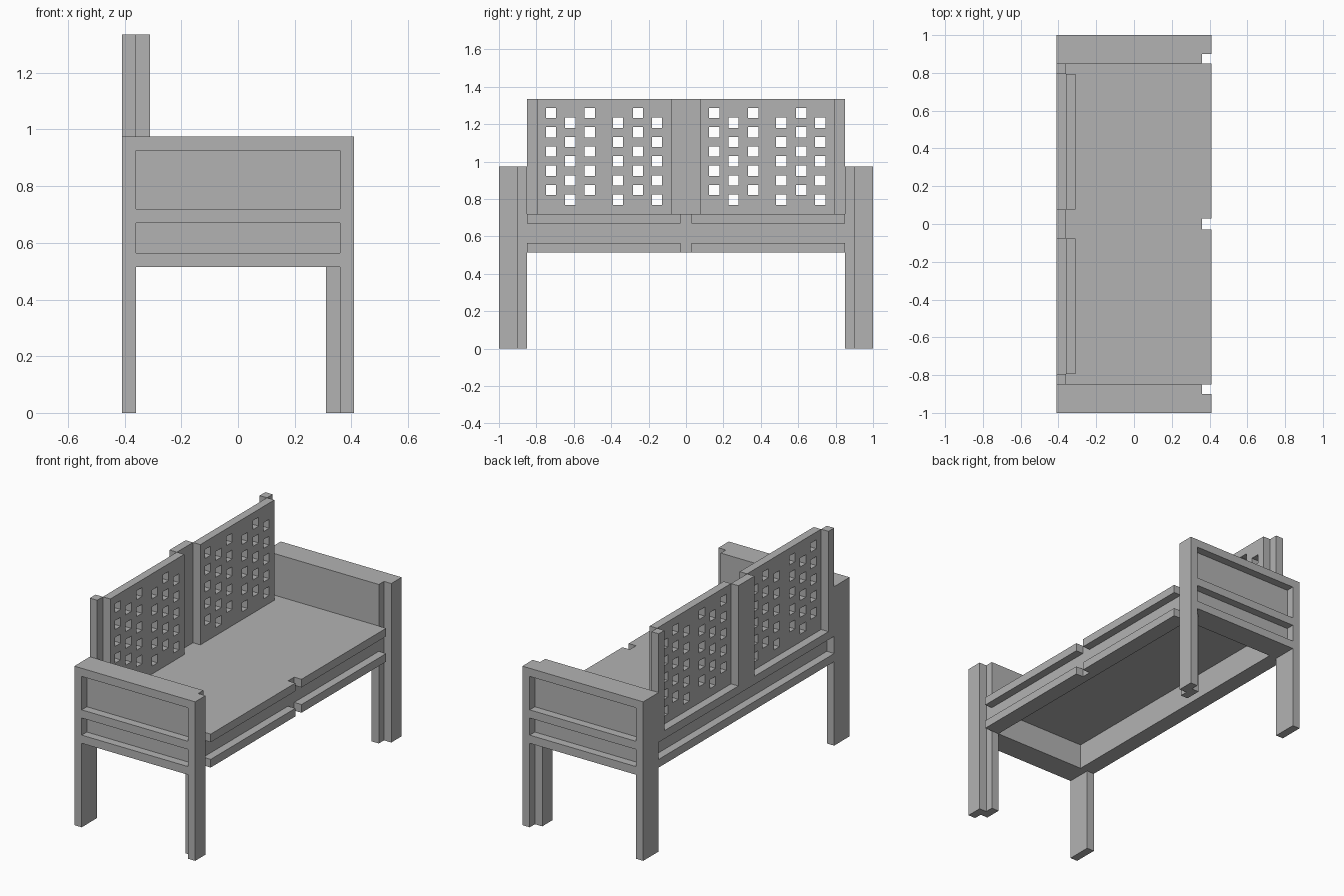
import bpy
import bmesh
from mathutils import Vector

cube = bpy.data.objects.get("Cube")
if cube:
    bpy.data.objects.remove(cube, do_unlink=True)

# Single plain finish
grey = bpy.data.materials.new("plain_grey")
grey.use_nodes = True
colour = (0.45, 0.45, 0.45, 1)
grey.diffuse_color = colour
grey.node_tree.nodes["Principled BSDF"].inputs["Base Color"].default_value = colour


def boxes(name, spans):
    """One object made of boxes given as ((x0, x1), (y0, y1), (z0, z1))."""
    bm = bmesh.new()
    for span in spans:
        lo = Vector([min(s) for s in span])
        hi = Vector([max(s) for s in span])
        for v in bmesh.ops.create_cube(bm, size=1)["verts"]:
            v.co = (lo + hi) / 2 + v.co * (hi - lo)
    mesh = bpy.data.meshes.new(name)
    bm.to_mesh(mesh)
    bm.free()
    mesh.materials.append(grey)
    obj = bpy.data.objects.new(name, mesh)
    bpy.context.collection.objects.link(obj)
    return obj


# Shared sizes
OUT, MID, INN = 0.41, 0.36, 0.31        # depth steps of the frame
END, SIDE = 1.0, 0.85                   # outer and inner faces of the arms
LOW, SEAT, ARM, TOP = 0.515, 0.72, 0.975, 1.335
RAIL = 0.05
lower_rail = (LOW, LOW + RAIL)
seat_rail = (SEAT - RAIL, SEAT)
arm_rail = (ARM - RAIL, ARM)

# Seat board and the aprons below it
boxes("seat_board", [((-MID, MID), (-SIDE, SIDE), seat_rail)])
boxes("front_apron", [((INN, MID), (-SIDE, SIDE), (LOW, SEAT - RAIL))])
boxes("back_apron", [((-MID, -INN), (-SIDE, SIDE), (LOW, SEAT - RAIL))])
boxes("back_rails", [((-OUT, -MID), (-SIDE, SIDE), z) for z in (lower_rail, seat_rail)])

# Arms, legs and split front rails, repeated at both ends
for side, s in (("right", -1), ("left", 1)):
    boxes(side + "_front_rails",
          [((MID, OUT), (s * 0.03, s * SIDE), z) for z in (lower_rail, seat_rail)])
    boxes(side + "_arm_panel", [((-MID, MID), (s * SIDE, s * 0.95), (LOW, ARM))])
    boxes(side + "_arm_rails",
          [((-MID, MID), (s * 0.95, s * END), z) for z in (lower_rail, seat_rail, arm_rail)])
    boxes(side + "_front_leg", [((MID, OUT), (s * 0.9, s * END), (0, ARM))])
    boxes(side + "_front_inner_leg", [((INN, MID), (s * SIDE, s * 0.95), (0, LOW))])
    boxes(side + "_back_leg", [((-OUT, -MID), (s * SIDE, s * END), (0, ARM))])
    boxes(side + "_backrest_post", [((-OUT, -MID), (s * 0.795, s * SIDE), (SEAT, TOP))])
boxes("centre_backrest_post", [((-OUT, -MID), (-0.078, 0.078), (SEAT, TOP))])

# Backrest panels pierced with staggered square holes
HOLE = 0.0275
columns = (0.073, 0.176, 0.281, 0.431, 0.538, 0.64)
for side, start in (("right", -0.795), ("left", 0.078)):
    panel = boxes(side + "_backrest_panel",
                  [((-MID, -INN), (start, start + 0.717), (SEAT, TOP))])
    holes = []
    for i, offset in enumerate(columns):
        y = start + offset
        for row in range(5):
            z = 1.26 - 0.052 * (i % 2) - 0.103 * row
            holes.append(((-OUT, -0.25), (y - HOLE, y + HOLE), (z - HOLE, z + HOLE)))
    cutter = boxes(side + "_hole_cutter", holes)
    cutter.hide_render = True
    cut = panel.modifiers.new("holes", 'BOOLEAN')
    cut.operation = 'DIFFERENCE'
    cut.solver = 'EXACT'
    cut.object = cutter
    bpy.context.view_layer.objects.active = panel
    bpy.ops.object.modifier_apply(modifier=cut.name)
    bpy.data.objects.remove(cutter, do_unlink=True)
